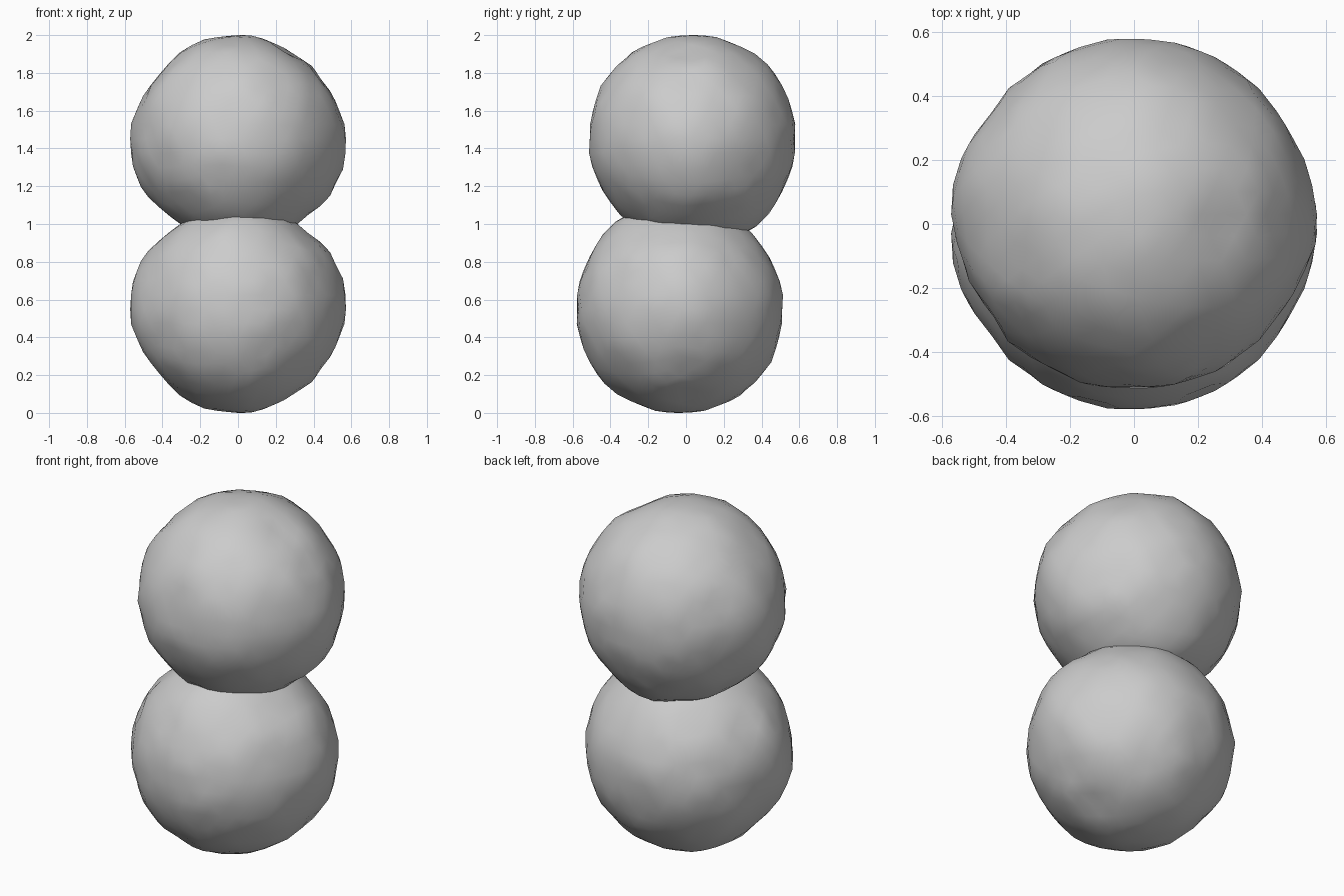
import bpy, bmesh, math
from mathutils import Vector, Matrix, noise

cube = bpy.data.objects.get("Cube")
if cube:
    bpy.data.objects.remove(cube)

# Plain grey material
GREY = (0.6, 0.6, 0.6, 1)
grey = bpy.data.materials.new("plain grey")
grey.use_nodes = True
grey.diffuse_color = GREY
grey.node_tree.nodes["Principled BSDF"].inputs["Base Color"].default_value = GREY

CENTRE = Vector((0, 0.03, 1.455))
RADIUS = 0.55

# Broad bumps and dents: direction, height, sharpness
LUMPS = [
    ((1, -0.05, 0), 0.022, 20),
    ((-1, 0.12, 0), 0.022, 20),
    ((0.9, 0, -0.4), 0.020, 30),
    ((-0.9, 0, -0.4), 0.018, 30),
    ((0, -0.95, -0.2), 0.016, 30),
    ((0, -1, 0.1), -0.020, 30),
    ((-0.1, -0.9, -0.32), -0.020, 60),
    ((0.55, 0, 0.8), -0.014, 30),
    ((-0.75, 0, 0.6), -0.012, 20),
    ((0, 0.6, -0.8), 0.022, 15),
    ((0, 0.75, 0.65), 0.012, 30),
    ((0.45, -0.1, 0.85), -0.015, 60),
]


def lumpy_radius(d):
    r = RADIUS + 0.010 * noise.noise(d * 3.0) + 0.010 * noise.noise(d * 6.5)
    for axis, height, sharp in LUMPS:
        r += height * math.exp(sharp * (d.dot(Vector(axis).normalized()) - 1))
    return r


# Hand-moulded ball with soft lumps
bm = bmesh.new()
bmesh.ops.create_icosphere(bm, subdivisions=4, radius=1)
for v in bm.verts:
    d = v.co.normalized()
    v.co = CENTRE + d * lumpy_radius(d)

# Set the crown exactly at the top height
top = max(v.co.z for v in bm.verts)
bmesh.ops.translate(bm, verts=bm.verts, vec=(0, 0, 2 - top))
for f in bm.faces:
    f.smooth = True
mesh = bpy.data.meshes.new("lumpy_ball")
bm.to_mesh(mesh)
bm.free()
mesh.materials.append(grey)

# Upper ball, and the same ball turned over beneath it
upper = bpy.data.objects.new("upper_ball", mesh)
lower = bpy.data.objects.new("lower_ball", mesh.copy())
lower.data.transform(Matrix.Translation((0, 0, 2)) @ Matrix.Rotation(math.pi, 4, "X"))
for ball in (upper, lower):
    bpy.context.collection.objects.link(ball)
